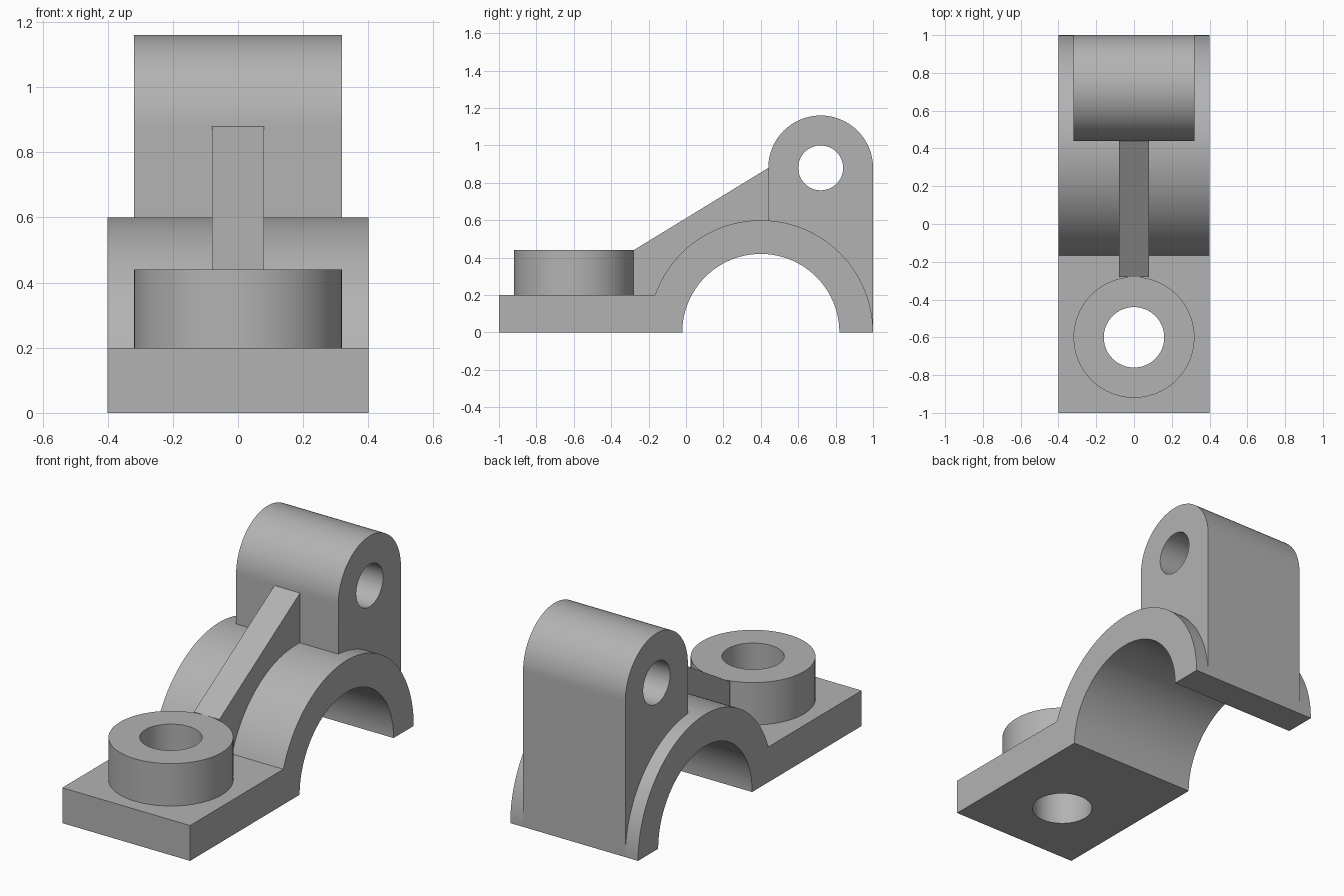
import bpy, bmesh, math
from mathutils import Vector

cube = bpy.data.objects.get("Cube")
if cube:
    bpy.data.objects.remove(cube, do_unlink=True)

grey = bpy.data.materials.new("cast grey")
grey.use_nodes = True
colour = (0.45, 0.45, 0.45, 1)
grey.diffuse_color = colour
grey.node_tree.nodes["Principled BSDF"].inputs["Base Color"].default_value = colour

ARCH = (0.4, 0)        # arch axis in (y, z)
EYE = (0.72, 0.88)     # pin hole axis in (y, z)
BOSS_Y = -0.6
OUTER, INNER = 0.6, 0.42


def arc(centre, radius, start, end, steps=48):
    """Points on an arc, angles in radians."""
    angles = [start + (end - start) * i / steps for i in range(steps + 1)]
    return [(centre[0] + radius * math.cos(a), centre[1] + radius * math.sin(a)) for a in angles]


def extrude(name, profile, low, high, axis="x"):
    """Prism from a profile in (y, z) along x, or in (x, y) along z."""
    bm = bmesh.new()
    place = (lambda p: (low, *p)) if axis == "x" else (lambda p: (*p, low))
    face = bm.faces.new([bm.verts.new(place(p)) for p in profile])
    step = Vector((high - low, 0, 0)) if axis == "x" else Vector((0, 0, high - low))
    top = bmesh.ops.extrude_face_region(bm, geom=[face], use_keep_orig=True)
    bmesh.ops.translate(bm, vec=step, verts=[v for v in top["geom"] if isinstance(v, bmesh.types.BMVert)])
    bmesh.ops.recalc_face_normals(bm, faces=bm.faces)
    mesh = bpy.data.meshes.new(name)
    bm.to_mesh(mesh)
    bm.free()
    mesh.materials.append(grey)
    obj = bpy.data.objects.new(name, mesh)
    bpy.context.collection.objects.link(obj)
    return obj


def activate(obj):
    bpy.ops.object.select_all(action="DESELECT")
    obj.select_set(True)
    bpy.context.view_layer.objects.active = obj


def drill(obj, cutter):
    activate(obj)
    mod = obj.modifiers.new("hole", "BOOLEAN")
    mod.operation, mod.solver, mod.object = "DIFFERENCE", "EXACT", cutter
    bpy.ops.object.modifier_apply(modifier=mod.name)


# Where the arch's outer curve meets the plate top and the lug front
plate_angle = math.pi - math.asin(0.2 / OUTER)
lug_angle = math.acos((0.44 - ARCH[0]) / OUTER)

# Foot plate running into the half-round saddle
saddle = extrude("base_and_saddle",
                 [(-1, 0), (-1, 0.2)]
                 + arc(ARCH, OUTER, plate_angle, 0, 96)
                 + arc(ARCH, INNER, 0, math.pi, 96), -0.4, 0.4)

# Round boss on the foot plate
boss = extrude("bolt_boss", arc((0, BOSS_Y), 0.32, 0, math.tau, 96)[:-1], 0.2, 0.44, "z")

# Upright lug with rounded top, seated on the saddle
lug = extrude("pin_lug",
              arc(EYE, 0.28, math.pi, 0)
              + arc(ARCH, OUTER, 0, lug_angle), -0.32, 0.32)

# Sloping stiffener between boss and lug
rib = extrude("stiffening_rib",
              [(0.44, 0.88), (-0.28, 0.44), (-0.28, 0.2)]
              + arc(ARCH, OUTER, plate_angle, lug_angle), -0.08, 0.08)

# Bolt hole and pin hole
bolt = extrude("bolt_cutter", arc((0, BOSS_Y), 0.16, 0, math.tau, 64)[:-1], -0.1, 0.6, "z")
pin = extrude("pin_cutter", arc(EYE, 0.12, 0, math.tau, 64)[:-1], -0.5, 0.5)
drill(saddle, bolt)
drill(boss, bolt)
drill(lug, pin)
for cutter in (bolt, pin):
    bpy.data.objects.remove(cutter, do_unlink=True)

for part in (saddle, boss, lug, rib):
    activate(part)
    bpy.ops.object.shade_smooth_by_angle(angle=math.radians(20))
